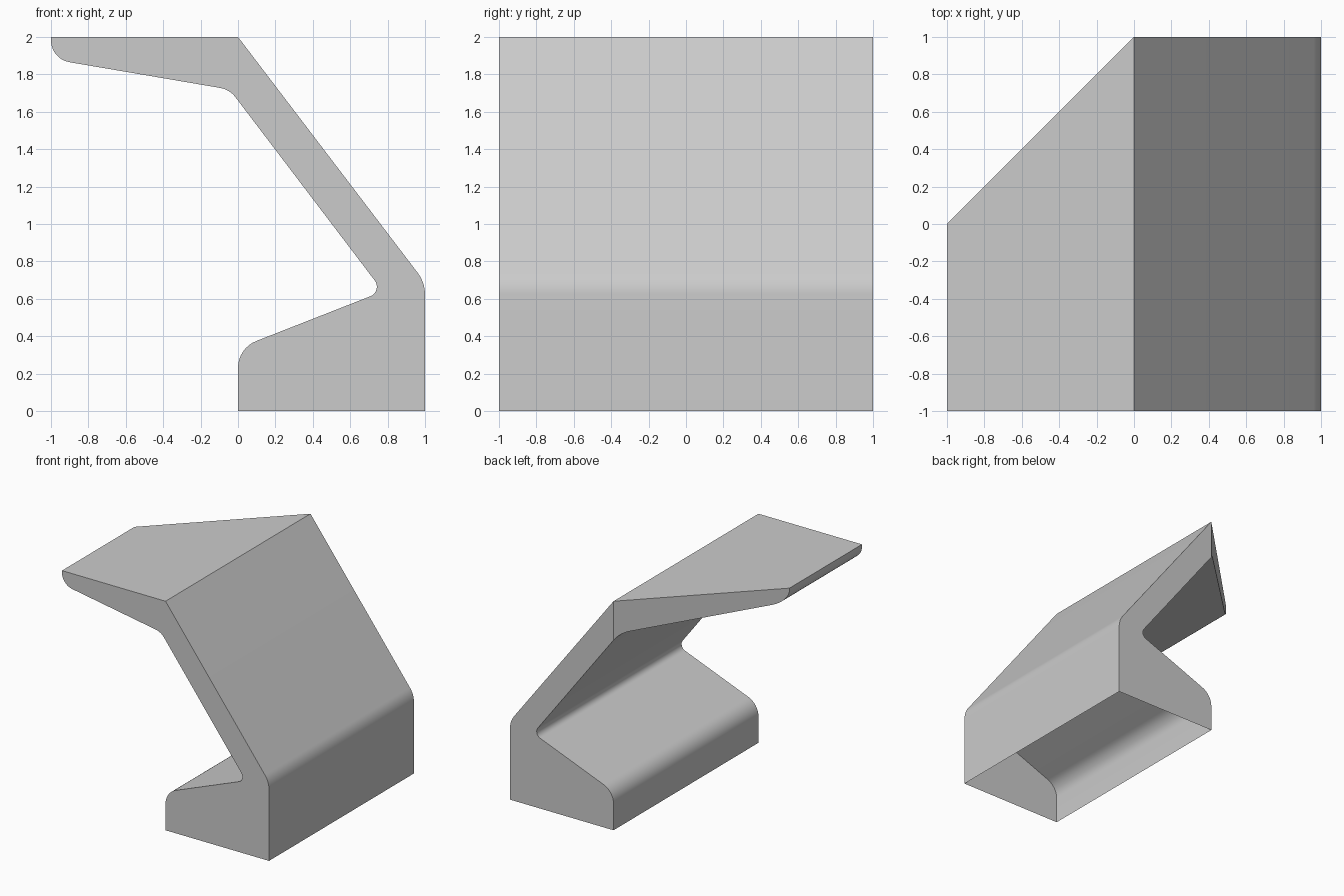
import bpy
import bmesh
from math import tan
from mathutils import Vector

cube = bpy.data.objects.get("Cube")
if cube:
    bpy.data.objects.remove(cube, do_unlink=True)

STEPS = 8


def fillet(before, corner, after, reach):
    """Round a corner with an arc that starts `reach` away from it."""
    u = (before - corner).normalized()
    v = (after - corner).normalized()
    radius = reach * tan(u.angle(v) / 2)
    mid = (u + v).normalized()
    centre = corner + mid * (reach ** 2 + radius ** 2) ** 0.5
    a = (corner + u * reach - centre).normalized()
    b = (corner + v * reach - centre).normalized()
    return [centre + a.slerp(b, i / STEPS).normalized() * radius
            for i in range(STEPS + 1)]


# Profile corners (x, z, rounding reach), anticlockwise from the ridge
corners = [
    (0, 2, 0), (-1, 2, 0), (-1, 1.882, 0.1), (-0.045, 1.719, 0.05),
    (0, 1.66, 0), (0.775, 0.64, 0.072), (0, 0.336, 0.105),
    (0, 0, 0), (1, 0, 0), (1, 0.6875, 0.065),
]
flat = [Vector((x, z)) for x, z, _ in corners]
profile = []
for i, (x, z, reach) in enumerate(corners):
    if x == 0 and z == 1.66:
        split = len(profile)      # where the slanted wing leaves the body
    if x == 0 and z == 0:
        base = len(profile)       # start of the open underside
    if reach:
        profile += fillet(flat[i - 1], flat[i], flat[(i + 1) % len(flat)], reach)
    else:
        profile.append(flat[i])

# Sweep the profile from front to back; the wing's back end is cut diagonally
bm = bmesh.new()
front = [bm.verts.new((p.x, -1, p.y)) for p in profile]
back = [bm.verts.new((p.x, min(1, 1 + p.x), p.y)) for p in profile]
count = len(profile)
for i in range(count):
    j = (i + 1) % count
    if i != base:
        bm.faces.new((front[i], back[i], back[j], front[j]))

# End walls
bm.faces.new(front)
bm.faces.new(list(reversed(back[:split + 1])))
bm.faces.new(list(reversed([back[0]] + back[split:])))

mesh = bpy.data.meshes.new("angled_shell")
bm.to_mesh(mesh)
bm.free()
shell = bpy.data.objects.new("angled_shell", mesh)
bpy.context.collection.objects.link(shell)

# Plain grey finish
grey = bpy.data.materials.new("light_grey")
grey.use_nodes = True
colour = (0.6, 0.6, 0.6, 1)
grey.diffuse_color = colour
grey.node_tree.nodes["Principled BSDF"].inputs["Base Color"].default_value = colour
mesh.materials.append(grey)

# Smooth bends, sharp ends
bpy.ops.object.select_all(action="DESELECT")
shell.select_set(True)
bpy.context.view_layer.objects.active = shell
bpy.ops.object.shade_smooth_by_angle()
